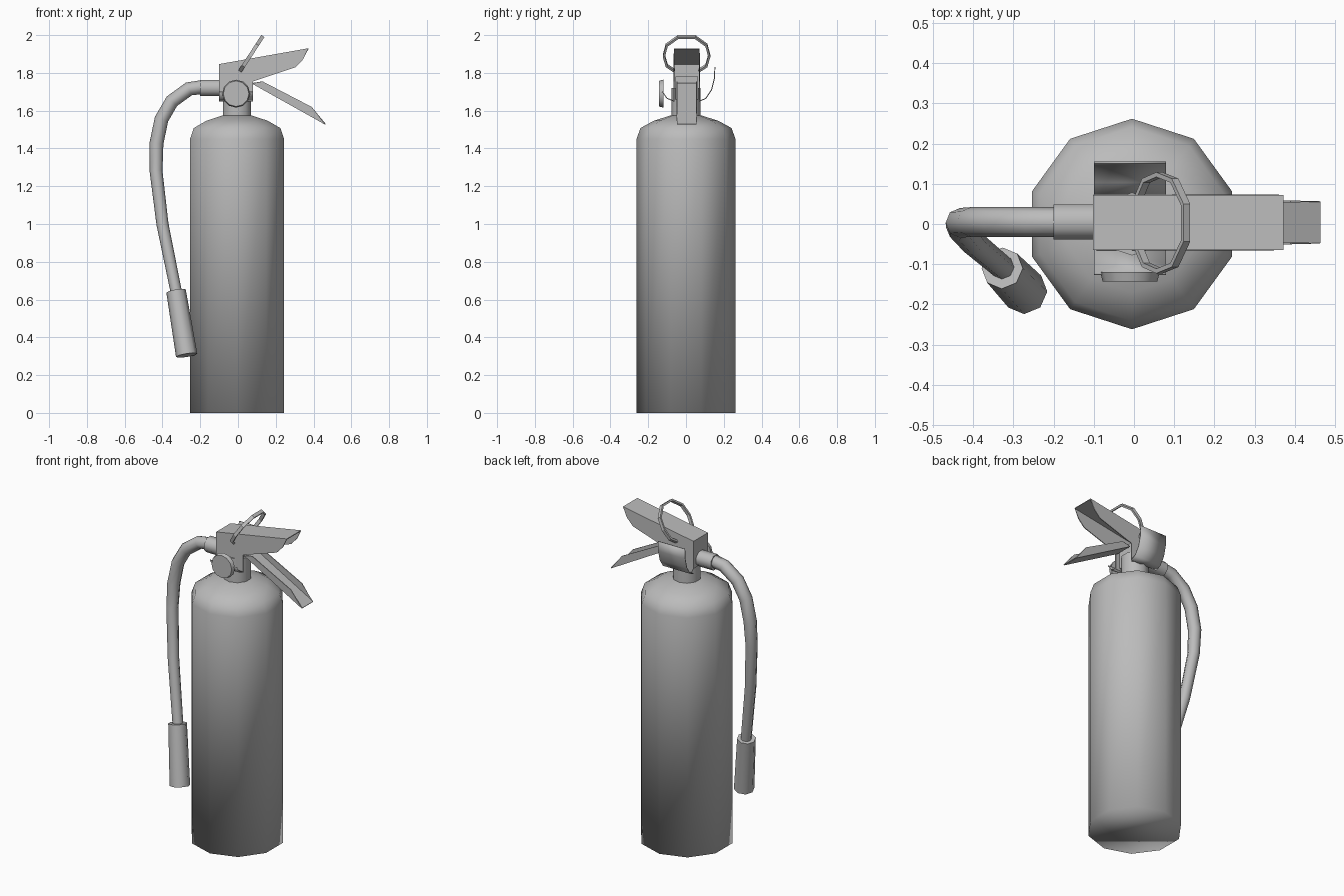
import bpy, bmesh, math
from mathutils import Vector

cube = bpy.data.objects.get("Cube")
if cube:
    bpy.data.objects.remove(cube)

GREY = (0.5, 0.5, 0.5, 1)
mat = bpy.data.materials.new("plain grey")
mat.use_nodes = True
mat.diffuse_color = GREY
mat.node_tree.nodes["Principled BSDF"].inputs["Base Color"].default_value = GREY


def finish(name, bm, smooth=None, thickness=0):
    """Turn a bmesh into an object; smooth is an angle in degrees."""
    bmesh.ops.recalc_face_normals(bm, faces=bm.faces)
    mesh = bpy.data.meshes.new(name)
    bm.to_mesh(mesh)
    bm.free()
    mesh.materials.append(mat)
    ob = bpy.data.objects.new(name, mesh)
    bpy.context.collection.objects.link(ob)
    if thickness:
        mod = ob.modifiers.new("thickness", 'SOLIDIFY')
        mod.thickness, mod.offset = thickness, 0
    if smooth:
        bpy.ops.object.select_all(action='DESELECT')
        ob.select_set(True)
        bpy.context.view_layer.objects.active = ob
        bpy.ops.object.shade_smooth_by_angle(angle=math.radians(smooth))
    return ob


def sweep(name, path, radii, sides, side_axis, smooth=None, flat=1, turn=0):
    """Skin rings along a path; side_axis steers the ring, flat squashes it."""
    bm = bmesh.new()
    pts = [Vector(p) for p in path]
    rings = []
    for i, p in enumerate(pts):
        t = (pts[min(i + 1, len(pts) - 1)] - pts[max(i - 1, 0)]).normalized()
        u = (Vector(side_axis) - t * t.dot(Vector(side_axis))).normalized()
        v = t.cross(u)
        angles = [math.tau * k / sides + turn for k in range(sides)]
        rings.append([bm.verts.new(p + radii[i] * (u * math.cos(a) + v * math.sin(a) * flat))
                      for a in angles])
    for a, b in zip(rings, rings[1:]):
        for k in range(sides):
            n = (k + 1) % sides
            bm.faces.new((a[k], a[n], b[n], b[k]))
    bm.faces.new(rings[0])
    bm.faces.new(rings[-1])
    return finish(name, bm, smooth)


def channel(name, profile, half_width, y_mid, joined):
    """Folded sheet: two side plates joined by strips along the chosen edges."""
    bm = bmesh.new()
    a, b = [[bm.verts.new((x, y_mid + s * half_width, z)) for x, z in profile] for s in (-1, 1)]
    bm.faces.new(a)
    bm.faces.new(b)
    for i in joined:
        n = (i + 1) % len(profile)
        bm.faces.new((a[i], a[n], b[n], b[i]))
    return finish(name, bm, thickness=0.005)


def wing(name, section, x0, x1):
    """Sheet bent along a section of (y, z) points."""
    bm = bmesh.new()
    rows = [[bm.verts.new((x, y, z)) for x in (x0, x1)] for y, z in section]
    for p, q in zip(rows, rows[1:]):
        bm.faces.new((p[0], p[1], q[1], q[0]))
    return finish(name, bm, smooth=50, thickness=0.005)


# Ten-sided tank with shoulder and neck
tank = [(0.262, 0), (0.262, 1.45), (0.241, 1.508), (0.17, 1.547), (0.08, 1.575)]
sweep("tank", [(-0.005, 0, z) for r, z in tank], [r for r, z in tank], 10, (0, 1, 0), smooth=100)
sweep("neck", [(-0.005, 0, 1.57), (-0.005, 0, 1.72)], [0.078] * 2, 10, (0, 1, 0), smooth=40)

# Valve head inside the handle bracket
sweep("valve_block", [(-0.005, 0.004, 1.66), (-0.005, 0.004, 1.78)], [0.085] * 2, 4, (1, 0, 0),
      turn=math.pi / 4)

# Upper lever with its bracket, and lower grip
channel("upper_lever", [(-0.1, 1.845), (0.372, 1.928), (0.345, 1.872), (0.305, 1.83),
                        (0.08, 1.755), (0.08, 1.65), (-0.085, 1.65), (-0.1, 1.68)],
        0.067, 0.004, (0, 7))
channel("lower_grip", [(0.075, 1.745), (0.463, 1.528), (0.39, 1.62), (0.13, 1.755)],
        0.052, 0.004, (0,))

# Bent side plates of the bracket
wing("back_plate", [(0.07, 1.65), (0.105, 1.665), (0.135, 1.71), (0.15, 1.77), (0.153, 1.83)],
     -0.1, 0.08)
wing("front_plate", [(-0.062, 1.65), (-0.1, 1.665), (-0.125, 1.70)], -0.1, 0.08)

# Pressure gauge
sweep("gauge", [(-0.01, -0.12, 1.69), (-0.01, -0.143, 1.69)], [0.074, 0.068], 12, (0, 0, 1),
      smooth=40)

# Hose fitting, hose and nozzle
sweep("hose_fitting", [(-0.2, 0.005, 1.72), (-0.08, 0.005, 1.72)], [0.047] * 2, 8, (0, 0, 1),
      smooth=50, turn=math.pi / 8)
hose = [(-0.19, 0.005, 1.725), (-0.26, 0.005, 1.715), (-0.35, 0.005, 1.65),
        (-0.405, 0.005, 1.555), (-0.432, 0.003, 1.425), (-0.434, -0.008, 1.28),
        (-0.4, -0.047, 1.0), (-0.325, -0.11, 0.63)]
sweep("hose", hose, [0.037] * 5 + [0.034, 0.032, 0.03], 8, (0, 1, 0), smooth=60)
sweep("nozzle", [(-0.328, -0.11, 0.645), (-0.272, -0.168, 0.305)], [0.052, 0.057], 8, (0, 1, 0),
      smooth=50)

# Tilted pull ring, open at the bottom
half = [(0.065, 1.812), (0.105, 1.838), (0.12, 1.89), (0.105, 1.947), (0.045, 1.99)]
loop = [(-y, z) for y, z in half] + half[::-1]
sweep("pull_ring", [((z - 1.8) * 0.65 + 0.005, y + 0.003, z) for y, z in loop],
      [0.014] * len(loop), 4, (0.84, 0, -0.54), flat=0.6, turn=math.pi / 4)
